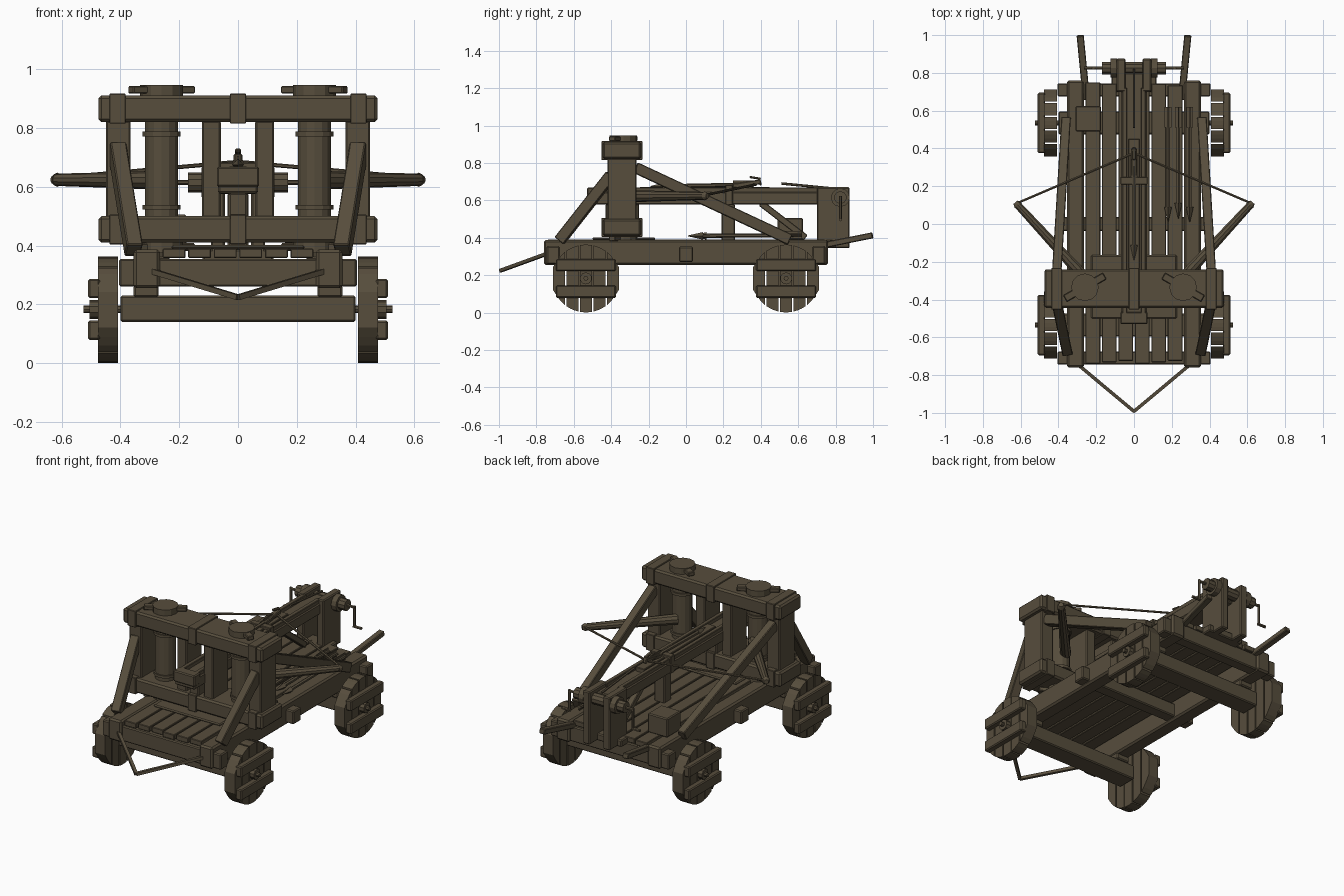
import bpy, bmesh, math
from mathutils import Vector

if "Cube" in bpy.data.objects:
    bpy.data.objects.remove(bpy.data.objects["Cube"])

wood = bpy.data.materials.new("dark_brown_wood")
wood.diffuse_color = (0.095, 0.075, 0.046, 1)
wood.use_nodes = True
wood.node_tree.nodes["Principled BSDF"].inputs["Base Color"].default_value = wood.diffuse_color


def finish(name, bm, bevel=0.0):
    bmesh.ops.recalc_face_normals(bm, faces=bm.faces)
    me = bpy.data.meshes.new(name)
    bm.to_mesh(me)
    bm.free()
    me.materials.append(wood)
    ob = bpy.data.objects.new(name, me)
    bpy.context.collection.objects.link(ob)
    if bevel:
        m = ob.modifiers.new("bevel", "BEVEL")
        m.width, m.segments = bevel, 1
    return ob


def box(name, x0, x1, y0, y1, z0, z1, bevel=0.006):
    bm = bmesh.new()
    bmesh.ops.create_cube(bm, size=1)
    for v in bm.verts:
        v.co = Vector(((x0 + x1) / 2 + v.co.x * (x1 - x0),
                       (y0 + y1) / 2 + v.co.y * (y1 - y0),
                       (z0 + z1) / 2 + v.co.z * (z1 - z0)))
    return finish(name, bm, bevel)


def sbox(name, s, x0, x1, *rest, **kw):
    # box on one side, s = -1 or 1
    a, b = sorted((s * x0, s * x1))
    return box(name, a, b, *rest, **kw)


def bar(name, p, q, w, h, bevel=0.004):
    # square timber between two points: w across, h in depth
    p, q = Vector(p), Vector(q)
    d = (q - p).normalized()
    side = d.cross(Vector((0, 0, 1))).normalized()
    up = side.cross(d)
    bm = bmesh.new()
    bmesh.ops.create_cube(bm, size=1)
    for v in bm.verts:
        c = v.co.copy()
        v.co = (p + q) / 2 + d * c.z * (q - p).length + side * c.x * w + up * c.y * h
    return finish(name, bm, bevel)


def rod(name, p, q, r1, r2=None, n=8):
    p, q = Vector(p), Vector(q)
    bm = bmesh.new()
    bmesh.ops.create_cone(bm, cap_ends=True, segments=n, radius1=r1,
                          radius2=r1 if r2 is None else r2, depth=(q - p).length)
    rot = (q - p).to_track_quat('Z', 'Y')
    for v in bm.verts:
        v.co = (p + q) / 2 + rot @ v.co
    return finish(name, bm)


def wheel_disc(name, x0, x1, yc, zc, r):
    # five upright planks cut to a circle
    bm = bmesh.new()
    step = 2 * r / 5
    for i in range(5):
        a = -r + i * step + 0.004
        b = a + step - 0.008
        ts = [a, (2 * a + b) / 3, (a + 2 * b) / 3, b]
        hs = [max(math.sqrt(max(r * r - t * t, 0)), 0.06) for t in ts]
        ring = list(zip(ts, hs)) + [(t, -h) for t, h in reversed(list(zip(ts, hs)))]
        f = bm.faces.new([bm.verts.new((x0, yc + t, zc + h)) for t, h in ring])
        g = bmesh.ops.extrude_face_region(bm, geom=[f])
        for v in g["geom"]:
            if isinstance(v, bmesh.types.BMVert):
                v.co.x = x1
        bm.faces.new([bm.verts.new((x0, yc + t, zc + h)) for t, h in ring])
    bmesh.ops.remove_doubles(bm, verts=bm.verts, dist=0.0001)
    return finish(name, bm)


def bolt(name, x, y0, y1, z0, z1):
    # shaft, head and fins, tip at y0
    rod(name + "_shaft", (x, y0 + 0.06, z0), (x, y1, z1), 0.011, n=6)
    rod(name + "_head", (x, y0 + 0.08, z0), (x, y0, z0), 0.02, 0.002, n=4)
    box(name + "_fin", x - 0.003, x + 0.003, y1 - 0.11, y1, z1 - 0.02, z1 + 0.02, bevel=0)
    box(name + "_cross_fin", x - 0.018, x + 0.018, y1 - 0.11, y1, z1 - 0.003, z1 + 0.003, bevel=0)


# wheels and axles
for yc in (-0.535, 0.535):
    box("axle_beam", -0.4, 0.4, yc - 0.06, yc + 0.06, 0.14, 0.23)
    rod("axle", (-0.525, yc, 0.183), (0.525, yc, 0.183), 0.013)
    for s in (-1, 1):
        a, b = sorted((s * 0.408, s * 0.477))
        wheel_disc("wheel", a, b, yc, 0.182, 0.181)
        sbox("axle_block", s, 0.27, 0.355, yc - 0.07, yc + 0.07, 0.225, 0.265)
        rod("hub", (s * 0.47, yc, 0.183), (s * 0.505, yc, 0.183), 0.032, n=10)
        for z in (0.112, 0.254):
            sbox("wheel_batten", s, 0.47, 0.51, yc - 0.16, yc + 0.16, z - 0.033, z + 0.033)

# chassis
for s in (-1, 1):
    sbox("side_beam", s, 0.265, 0.355, -0.76, 0.76, 0.255, 0.387, bevel=0.01)
for y in (-0.71, 0.71):
    box("end_cross_beam", -0.405, 0.405, y - 0.035, y + 0.035, 0.26, 0.355)
box("middle_cross_beam", -0.405, 0.405, -0.037, 0.037, 0.27, 0.352)
for i in range(6):
    x = -0.2175 + i * 0.087
    e = 0.008 * (i % 3)
    box("deck_plank", x - 0.039, x + 0.039, -0.74 + e, 0.75 - e, 0.358, 0.39, bevel=0.003)
for y in (-0.45, -0.215):
    box("frame_foot_board", -0.227, 0.227, y - 0.05, y + 0.05, 0.388, 0.402)

# torsion frame
for z in (0.455, 0.866):
    box("frame_beam", -0.475, 0.475, -0.445, -0.24, z - 0.045, z + 0.045, bevel=0.01)
    for x in (-0.41, 0, 0.41):
        box("frame_strap", x - 0.028, x + 0.028, -0.452, -0.233, z - 0.051, z + 0.051, bevel=0.003)
for s in (-1, 1):
    sbox("outer_post", s, 0.365, 0.45, -0.42, -0.265, 0.49, 0.825)
    sbox("inner_post", s, 0.058, 0.123, -0.42, -0.265, 0.49, 0.825)
    # rope bundles with rings and tension caps
    cx, cy = s * 0.26, -0.335
    rod("rope_bundle", (cx, cy, 0.49), (cx, cy, 0.83), 0.058, n=14)
    for z in (0.53, 0.78):
        rod("rope_ring", (cx, cy, z - 0.008), (cx, cy, z + 0.008), 0.066, n=14)
    for z in (0.395, 0.93):
        rod("tension_cap", (cx, cy, z - 0.02), (cx, cy, z + 0.017), 0.073, n=12)
        dx = s * 0.105
        bar("tension_lever", (cx - dx, cy + 0.06, z), (cx + dx, cy - 0.06, z), 0.04, 0.026)
    # braces
    bar("front_brace", (s * 0.355, -0.675, 0.385), (s * 0.412, -0.40, 0.735), 0.055, 0.06)
    bar("rear_brace", (s * 0.36, 0.555, 0.39), (s * 0.41, -0.27, 0.775), 0.05, 0.06)
    # bow arms and string
    root, tip = Vector((s * 0.26, -0.285, 0.622)), Vector((s * 0.615, 0.10, 0.624))
    rod("bow_arm", root, tip, 0.032, 0.021, n=10)
    rod("bow_arm_tip", tip, tip + (tip - root).normalized() * 0.02, 0.024, 0.014, n=10)
    rod("bow_string", (s * 0.62, 0.11, 0.63), (0, 0.375, 0.685), 0.007, n=6)

# stock with channel
box("stock", -0.068, 0.068, -0.52, 0.80, 0.578, 0.645)
for s in (-1, 1):
    sbox("stock_rail", s, 0.036, 0.062, -0.50, 0.72, 0.64, 0.668, bevel=0.003)
box("stock_nose", -0.072, 0.072, -0.53, -0.465, 0.60, 0.668)
box("slider", -0.03, 0.03, -0.25, 0.45, 0.64, 0.67, bevel=0.003)
box("stock_band", -0.072, 0.072, 0.21, 0.25, 0.575, 0.682, bevel=0.003)
box("stock_front_post", -0.032, 0.032, -0.43, -0.25, 0.49, 0.58)
box("stock_post", -0.035, 0.035, 0.19, 0.262, 0.385, 0.58)
bar("stock_strut", (0, 0.40, 0.585), (0, 0.64, 0.40), 0.04, 0.035)
bolt("loaded_bolt", 0, -0.19, 0.36, 0.675, 0.685)

# catch hook and winch rope
bar("catch", (0, 0.25, 0.675), (0, 0.40, 0.70), 0.03, 0.025)
bar("catch_hook", (0, 0.34, 0.725), (0, 0.40, 0.715), 0.02, 0.012)
bar("catch_pin", (0, 0.39, 0.72), (0, 0.40, 0.68), 0.02, 0.012)
rod("winch_rope", (0, 0.51, 0.69), (0, 0.82, 0.66), 0.007, n=6)

# windlass
wy, wz = 0.825, 0.615
rod("winch_drum", (-0.17, wy, wz), (0.17, wy, wz), 0.034, n=10)
for s in (-1, 1):
    sbox("winch_post", s, 0.045, 0.092, 0.70, 0.875, 0.345, 0.67)
    rod("winch_collar", (s * 0.09, wy, wz), (s * 0.125, wy, wz), 0.05, n=12)
    rod("crank_axle", (s * 0.16, wy, wz), (s * 0.22, wy, wz), 0.009, n=6)
    rod("crank_arm", (s * 0.217, wy, wz + 0.008), (s * 0.217, wy, 0.495), 0.008, n=6)
    rod("crank_handle", (s * 0.21, wy, 0.497), (s * 0.265, wy, 0.497), 0.009, n=6)
box("winch_sill", -0.12, 0.12, 0.70, 0.80, 0.345, 0.388)

# push handles and draw bar
for s in (-1, 1):
    bar("push_handle", (s * 0.252, 0.66, 0.345), (s * 0.285, 0.998, 0.413), 0.038, 0.032)
    bar("draw_bar", (s * 0.29, -0.75, 0.312), (0, -0.992, 0.224), 0.018, 0.018, bevel=0)

# ammunition crate and spare bolts
box("crate", -0.31, -0.175, 0.49, 0.625, 0.388, 0.505)
for i, x in enumerate((0.18, 0.235, 0.295)):
    bolt("spare_bolt", x, 0.01 + 0.02 * (i % 2), 0.62, 0.41, 0.415)
